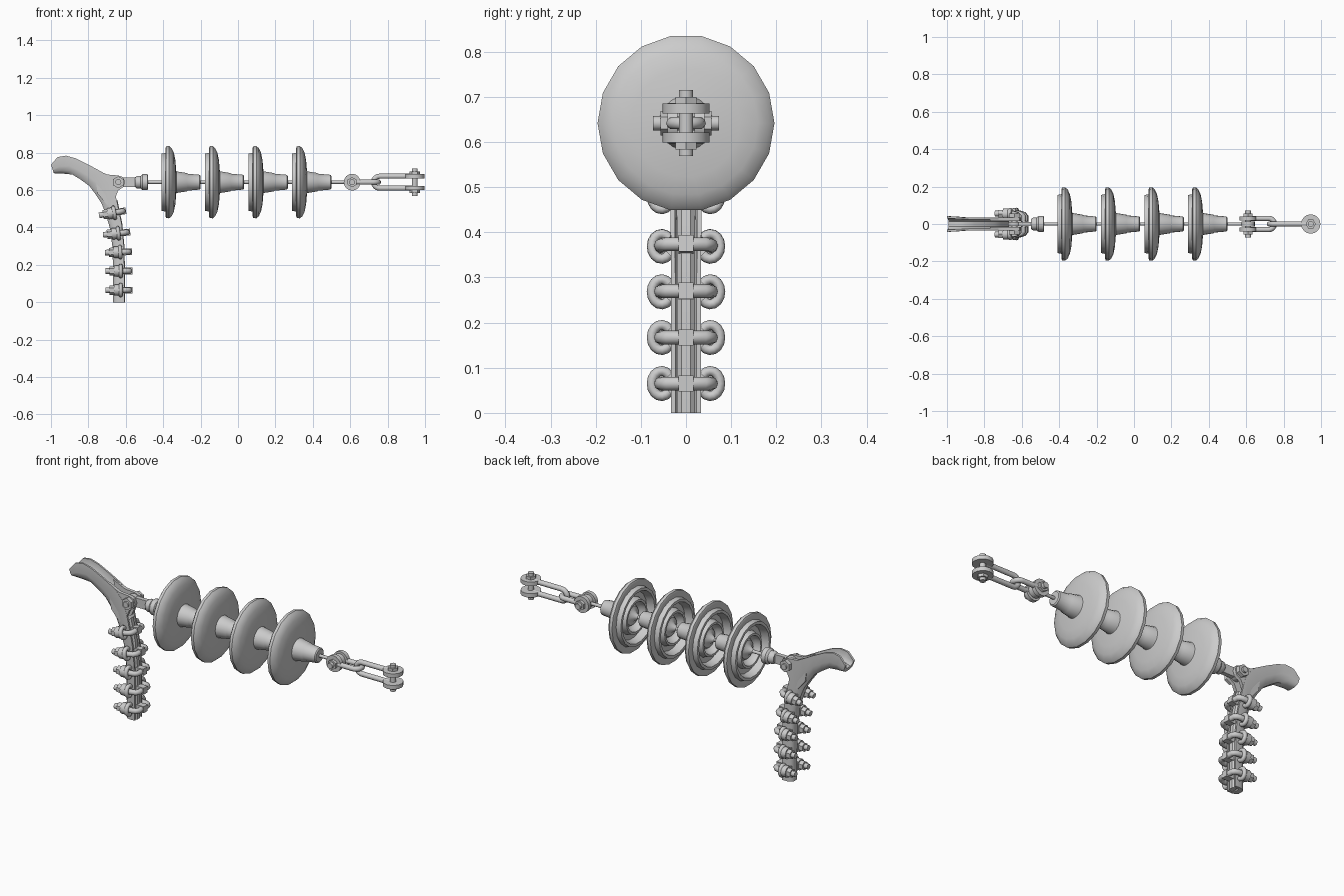
import bpy, bmesh
from math import sin, cos, pi, atan2, radians
from mathutils import Vector as V

if "Cube" in bpy.data.objects:
    bpy.data.objects.remove(bpy.data.objects["Cube"])

AX = 0.642  # height of the string axis


def mesh(name, verts, faces, angle=40):
    me = bpy.data.meshes.new(name)
    me.from_pydata([tuple(v) for v in verts], [], faces)
    bm = bmesh.new()
    bm.from_mesh(me)
    bmesh.ops.remove_doubles(bm, verts=bm.verts, dist=1e-5)
    bmesh.ops.recalc_face_normals(bm, faces=bm.faces)
    bm.to_mesh(me)
    bm.free()
    ob = bpy.data.objects.new(name, me)
    bpy.context.collection.objects.link(ob)
    bpy.ops.object.select_all(action='DESELECT')
    ob.select_set(True)
    bpy.context.view_layer.objects.active = ob
    bpy.ops.object.shade_smooth_by_angle(angle=radians(angle))
    return ob


def loft(name, rings, angle=40):
    """Skin a list of equal closed rings and cap both ends."""
    n = len(rings[0])
    faces = [(i * n + j, i * n + (j + 1) % n, (i + 1) * n + (j + 1) % n, (i + 1) * n + j)
             for i in range(len(rings) - 1) for j in range(n)]
    faces += [tuple(range(n)), tuple(range((len(rings) - 1) * n, len(rings) * n))]
    return mesh(name, [p for r in rings for p in r], faces, angle)


def ring(c, d, r, n):
    d = d.normalized()
    a = d.cross(V((0, 1, 0)) if abs(d.y) < 0.7 else V((1, 0, 0))).normalized()
    b = d.cross(a)
    return [c + a * r * cos(2 * pi * k / n) + b * r * sin(2 * pi * k / n) for k in range(n)]


def cyl(name, p, q, r, r2=None, n=12):
    p, q = V(p), V(q)
    return loft(name, [ring(p, q - p, r, n), ring(q, q - p, r if r2 is None else r2, n)])


def tube(name, pts, r, n=8):
    cu = bpy.data.curves.new(name, 'CURVE')
    cu.dimensions = '3D'
    cu.bevel_depth, cu.bevel_resolution, cu.use_fill_caps = r, n // 2 - 2, True
    sp = cu.splines.new('POLY')
    sp.points.add(len(pts) - 1)
    for s, p in zip(sp.points, pts):
        s.co = (*p, 1)
    ob = bpy.data.objects.new(name, cu)
    bpy.context.collection.objects.link(ob)
    bpy.ops.object.select_all(action='DESELECT')
    ob.select_set(True)
    bpy.context.view_layer.objects.active = ob
    bpy.ops.object.convert(target='MESH')
    bpy.ops.object.shade_smooth_by_angle(angle=radians(50))


def lathe(name, prof, n=18):
    """Turn an (x, radius) profile around the string axis."""
    rings = [[V((x, r * cos(2 * pi * k / n), AX + r * sin(2 * pi * k / n))) for k in range(n)]
             for x, r in prof]
    return loft(name, rings)


def box(name, c, ux, uy, uz):
    ps = [[c + ux * s + uy * a + uz * b for a, b in ((-1, -1), (1, -1), (1, 1), (-1, 1))] for s in (-1, 1)]
    return loft(name, ps, 20)


# Four insulator discs with ribbed undersides and tapered caps
disc = [(.0, .008), (.03, .03), (.035, .05), (.05, .06), (.035, .075), (.01, .08), (.01, .092),
        (.04, .1), (.04, .128), (.0, .14), (.0, .155), (.025, .16), (.022, .185), (.026, .195),
        (.042, .196), (.055, .185), (.067, .16), (.075, .12), (.08, .06), (.085, .058),
        (.135, .05), (.14, .046), (.205, .04), (.21, .034), (.21, .008)]
for i in range(4):
    x = -.41 + .233 * i
    lathe(f"insulator_disc_{i}", [(x + a, r) for a, r in disc])
    cyl(f"insulator_pin_{i}", (x - .08, 0, AX), (x + .06, 0, AX), .009)
cyl("end_pin", (.48, 0, AX), (.6, 0, AX), .009)

# Socket and tongue at the clamp end
lathe("socket", [(-.55, .026), (-.54, .034), (-.52, .034), (-.51, .043), (-.485, .043), (-.48, .036)], 12)
box("socket_tongue", V((-.59, 0, AX)), V((.05, 0, 0)), V((0, .012, 0)), V((0, 0, .025)))
cyl("tongue_eye", (-.64, -.012, AX), (-.64, .012, AX), .034)


# Shackles: first lies flat, second stands upright
def shackle(name, xe, xb, side, gap, r, ear):
    s = V(side)
    c, ux = V((xe, 0, AX)), V((1, 0, 0))
    d = 1 if xb > xe else -1
    pts = [c + s * gap]
    for k in range(9):
        t = pi * k / 8
        pts.append(V((xb - d * (gap + r), 0, AX)) + s * gap * cos(t) + ux * d * gap * sin(t))
    pts.append(c - s * gap)
    tube(name + "_bow", pts, r, 10)
    for m in (-1, 1):
        cyl(f"{name}_ear", c + s * m * (gap - .011), c + s * m * (gap + .011), ear, n=16)
        cyl(f"{name}_nut", c + s * m * (gap + .009), c + s * m * (gap + .026), .027, n=6)
    cyl(name + "_bolt", c - s * .073, c + s * .073, .016)


shackle("flat_shackle", .61, .765, (0, 1, 0), .03, .014, .045)
shackle("upright_shackle", .945, .71, (0, 0, 1), .032, .014, .052)
cyl("end_pin_eye", (.61, -.014, AX), (.61, .014, AX), .036, n=16)

# Clamp body: channel swept from the mouth, round the bend, down the trunk
# each station: outer x, z, inner x, z, half width
stations = [(-1, .735, -.985, .69, .042), (-.965, .776, -.935, .688, .04), (-.92, .784, -.885, .683, .036),
            (-.87, .77, -.84, .655, .035), (-.8, .736, -.795, .622, .035), (-.725, .695, -.76, .575, .035),
            (-.672, .635, -.73, .53, .035), (-.648, .545, -.708, .475, .035), (-.622, .42, -.686, .4, .034),
            (-.61, .3, -.672, .3, .033), (-.607, .15, -.667, .15, .033), (-.607, 0, -.667, 0, .033)]
section = [(1, 0), (1, .55), (.82, .82), (.45, 1), (-.45, 1), (-.82, .82), (-1, .55), (-1, 0),
           (-.72, 0), (-.68, .35), (-.35, .55), (.35, .55), (.68, .35), (.72, 0)]
rings = []
for ox, oz, ix, iz, w in stations:
    o, e = V((ox, 0, oz)), V((ix, 0, iz))
    rings.append([o.lerp(e, u) + V((0, w * y, 0)) for y, u in section])
loft("clamp_body", rings, 45)

# Keeper bar lying in the trunk groove
keep = [(.6, 0.06), (.6, .25), (-.6, .25), (-.6, .06), (-.3, -.03), (.3, -.03)]
loft("keeper_bar", [[V((ox, 0, oz)).lerp(V((ix, 0, iz)), u * 1.6) + V((0, w * y, 0)) for y, u in keep]
                    for ox, oz, ix, iz, w in stations[7:]])

# Fork cheeks and pivot bolt
cheek = [(-.77, .715), (-.7, .683), (-.64, .678), (-.613, .668), (-.604, .642), (-.613, .616),
         (-.64, .598), (-.66, .55), (-.7, .52), (-.75, .58)]
for m in (-1, 1):
    loft("fork_cheek", [[V((x, m * y, z)) for x, z in cheek] for y in (.016, .034)])
    cyl("pivot_nut", (-.64, m * .034, AX), (-.64, m * .056, AX), .032, n=6)
cyl("pivot_bolt", (-.64, -.066, AX), (-.64, .066, AX), .016)

# Five U-bolts with curled lugs, nuts and pressure blocks
for i, (cx, cz, tilt) in enumerate([(-.637, .065, 0), (-.637, .167, 0), (-.64, .268, 2),
                                    (-.65, .368, 6), (-.672, .477, 10)]):
    c, t = V((cx, 0, cz)), radians(tilt)
    d, up, Y = V((cos(t), 0, sin(t))), V((-sin(t), 0, cos(t))), V((0, 1, 0))
    half = [(-.072, .056), (.03, .056), (.048, .051), (.058, .04)]
    path = half + [(a, -y) for a, y in reversed(half)]
    tube(f"u_bolt_{i}", [c + d * a + Y * y for a, y in path], .015)
    box(f"pressure_block_{i}", c + d * .045, d * .029, Y * .017, up * .018)
    for m in (-1, 1):
        e = c + Y * m * .054
        cyl("lug", e - d * .026, e + d * .006, .03, n=12)
        cyl("lug_nut", e - d * .05, e - d * .026, .025, n=6)
        arc = [radians(-140 + 280 * k / 12) for k in range(13)]
        tube("lug_curl", [e + d * .01 + Y * m * .022 * cos(q) + up * .028 * sin(q) for q in arc], .011)
        box("lug_web", c + Y * m * .035 - d * .01, d * .016, Y * .012, up * .022)
